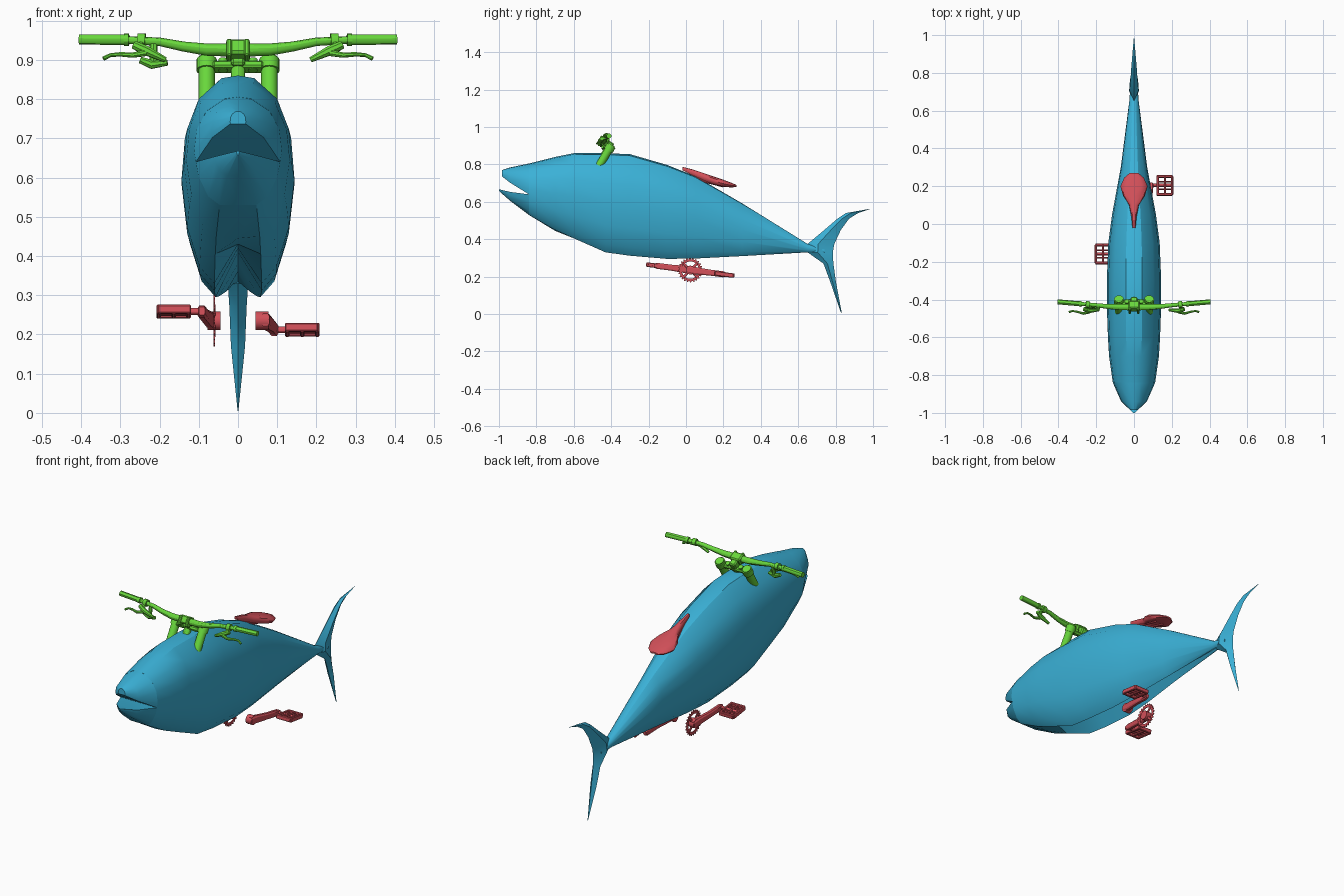
import bpy, bmesh
from math import sin, cos, pi, radians, atan2
from mathutils import Matrix, Vector

if "Cube" in bpy.data.objects:
    bpy.data.objects.remove(bpy.data.objects["Cube"])


def material(name, rgb):
    m = bpy.data.materials.new(name)
    m.use_nodes = True
    m.diffuse_color = (*rgb, 1)
    m.node_tree.nodes["Principled BSDF"].inputs["Base Color"].default_value = (*rgb, 1)
    return m


BLUE = material("sea_blue", (0.043, 0.44, 0.68))
GREEN = material("leaf_green", (0.14, 0.68, 0.045))
RED = material("coral_red", (0.64, 0.08, 0.1))


def finish(name, bm, mat, angle=30):
    bmesh.ops.recalc_face_normals(bm, faces=bm.faces)
    mesh = bpy.data.meshes.new(name)
    bm.to_mesh(mesh)
    bm.free()
    mesh.materials.append(mat)
    ob = bpy.data.objects.new(name, mesh)
    bpy.context.collection.objects.link(ob)
    bpy.ops.object.select_all(action="DESELECT")
    ob.select_set(True)
    bpy.context.view_layer.objects.active = ob
    bpy.ops.object.shade_smooth_by_angle(angle=radians(angle))
    return ob


def loft(bm, rings, closed=False):
    rows = [[bm.verts.new(p) for p in r] for r in rings]
    n = len(rows[0])
    pairs = list(zip(rows, rows[1:]))
    if closed:
        pairs.append((rows[-1], rows[0]))
    else:
        bm.faces.new(rows[0])
        bm.faces.new(rows[-1])
    for a, b in pairs:
        for i in range(n):
            j = (i + 1) % n
            bm.faces.new((a[i], a[j], b[j], b[i]))


def tube(bm, path, radii, n=12):
    path = [Vector(p) for p in path]
    if not isinstance(radii, (list, tuple)):
        radii = [radii] * len(path)
    rings = []
    for i, (p, r) in enumerate(zip(path, radii)):
        d = path[min(i + 1, len(path) - 1)] - path[max(i - 1, 0)]
        side = d.cross(Vector((0, 1, 0.3))).normalized()
        up = side.cross(d).normalized()
        rings.append([p + r * (side * cos(2 * pi * k / n) + up * sin(2 * pi * k / n)) for k in range(n)])
    loft(bm, rings)


def box(bm, loc, size, tilt=0.0, bevel=0.003):
    mat = Matrix.Translation(loc) @ Matrix.Rotation(tilt, 4, "X") @ Matrix.Diagonal((*size, 1))
    verts = bmesh.ops.create_cube(bm, size=1, matrix=mat)["verts"]
    edges = list({e for v in verts for e in v.link_edges})
    bmesh.ops.bevel(bm, geom=edges, offset=bevel, segments=1, affect="EDGES")


def section(y, w, zb, zt, half):
    """Mirrored cross-section; half runs from the top centre to the bottom centre."""
    pts = [(x * w, zb + t * (zt - zb)) for x, t in half]
    pts += [(-x, z) for x, z in reversed(pts[1:-1])]
    return [(x, y, z) for x, z in pts]


# Fish body, with a groove along the belly
bm = bmesh.new()
flank = [(0, 1), (.3, .985), (.72, .87), (.94, .7), (1, .5), (.9, .27), (.68, .08), (.42, 0)]
stations = [(-.84, .112, .53, .805, .53), (-.7, .132, .45, .84, .445), (-.6, .138, .405, .86, .43),
            (-.43, .144, .33, .86, .42), (-.3, .144, .312, .855, .41), (-.1, .136, .295, .797, .395),
            (.05, .116, .297, .737, .38), (.3, .07, .31, .592, .36), (.65, .025, .33, .375, .335),
            (.74, .018, .325, .35, .33)]
loft(bm, [section(y, w, zb, zt, flank + [(0, (zg - zb) / (zt - zb))]) for y, w, zb, zt, zg in stations])
finish("fish_body", bm, BLUE)

# Open mouth: two jaws meeting at the corners
bm = bmesh.new()
arch = [(0, 1), (.3, .97), (.72, .78), (.94, .5), (1, .17), (.96, 0), (0, 0)]
loft(bm, [section(*s, arch) for s in ((-.84, .112, .64, .805), (-.94, .068, .702, .784), (-.985, .02, .737, .769))])
finish("upper_jaw", bm, BLUE)

bm = bmesh.new()
scoop = [(0, 1), (.96, 1), (.9, .67), (.68, .2), (.42, 0), (0, 0)]
loft(bm, [section(*s, scoop) for s in ((-.84, .112, .53, .64), (-.94, .064, .605, .653), (-1, .004, .658, .667))])
finish("lower_jaw", bm, BLUE)

# Forked tail: lens-shaped sections stacked in height
bm = bmesh.new()
rings = []
for z, lead, trail, w in ((.563, .985, .99, .001), (.54, .855, .92, .01), (.51, .81, .872, .014),
                          (.45, .74, .828, .018), (.375, .65, .793, .024), (.33, .65, .785, .026),
                          (.27, .735, .788, .022), (.17, .772, .802, .018), (.005, .829, .833, .001)):
    mid = lead + .4 * (trail - lead)
    rings.append([(0, lead, z), (w, mid, z), (0, trail, z), (-w, mid, z)])
loft(bm, rings)
finish("tail_fin", bm, BLUE)

# Handlebar with thicker grips
bm = bmesh.new()
half = [(.29, -.422, .951), (.2, -.43, .946), (.14, -.437, .934), (.08, -.44, .926)]
bar = [(-x, y, z) for x, y, z in half] + [(0, -.44, .925)] + half[::-1]
tube(bm, bar, [.01, .011, .013, .016, .018, .016, .013, .011, .01])
for s in (-1, 1):
    tube(bm, [(s * .28, -.423, .951), (s * .405, -.412, .952)], .0135)
    tube(bm, [(s * .278, -.423, .951), (s * .29, -.422, .951)], .016)
finish("handlebar", bm, GREEN)

# Stem and clamp
bm = bmesh.new()
tilt = -atan2(.07, .12)
box(bm, (0, -.435, .925), (.06, .045, .042), tilt, .006)
box(bm, (0, -.415, .9), (.036, .045, .05), tilt, .006)
tube(bm, [(0, -.4, .915), (0, -.445, .84)], .018)
for s in (-1, 1):
    box(bm, (s * .022, -.45, .925), (.014, .036, .05), tilt, .004)
finish("stem", bm, GREEN)

# Fork crown and legs
bm = bmesh.new()
box(bm, (0, -.418, .882), (.13, .036, .02), tilt, .005)
for s in (-1, 1):
    tube(bm, [(s * .08, -.4, .9), (s * .08, -.416, .873)], .026, 16)
    tube(bm, [(s * .08, -.397, .905), (s * .08, -.472, .78)], .021, 16)
    tube(bm, [(s * .038, -.408, .9), (s * .038, -.425, .872)], .012)
finish("fork", bm, GREEN)

# Brake levers with clamps and fluid reservoirs
for s, side in ((-1, "right"), (1, "left")):
    bm = bmesh.new()
    tube(bm, [(s * .236, -.427, .949), (s * .256, -.425, .95)], .018)
    tube(bm, [(s * .265, -.45, .938), (s * .235, -.46, .924), (s * .185, -.455, .9)], [.011, .013, .007], 8)
    tube(bm, [(s * .246, -.427, .945), (s * .25, -.455, .93)], .009, 8)
    tube(bm, [(s * .235, -.465, .918), (s * .268, -.474, .912), (s * .3, -.465, .914),
              (s * .325, -.46, .912), (s * .343, -.466, .903)], [.009, .007, .006, .005, .006], 8)
    finish(side + "_brake_lever", bm, GREEN)

# Thumb shifter beside one lever
bm = bmesh.new()
tube(bm, [(-.25, -.44, .9), (-.22, -.44, .888), (-.18, -.445, .893)], [.009, .012, .008], 8)
tube(bm, [(-.215, -.43, .94), (-.215, -.44, .89)], .01, 8)
finish("thumb_shifter", bm, GREEN)

# Saddle
bm = bmesh.new()
pad = [(0, 1), (.55, .97), (.9, .75), (1, .45), (.85, .1), (.6, 0), (0, .4)]
loft(bm, [section(*s, pad) for s in ((-.02, .008, .77, .787), (.04, .014, .738, .772), (.1, .026, .708, .752),
                                     (.15, .058, .692, .735), (.2, .072, .68, .718), (.245, .052, .677, .701),
                                     (.27, .022, .68, .69))])
for s in (-1, 1):
    tube(bm, [(s * .005, .03, .742), (s * .02, .1, .708), (s * .022, .2, .682)], .005, 8)
finish("saddle", bm, RED, 40)

# Toothed chainring with spider arms
HUB = Vector((0, .023, .235))


def wheel(x, radius):
    return [(x, HUB.y + radius(i) * cos(2 * pi * i / 96), HUB.z + radius(i) * sin(2 * pi * i / 96)) for i in range(96)]


bm = bmesh.new()


def teeth(i):
    return .066 if i % 4 < 2 else .058


def rim(i):
    return .046


loft(bm, [wheel(-.058, teeth), wheel(-.062, teeth), wheel(-.062, rim), wheel(-.058, rim)], closed=True)
for k in range(4):
    a = pi / 4 + k * pi / 2
    box(bm, (-.06, HUB.y + .03 * cos(a), HUB.z + .03 * sin(a)), (.006, .046, .013), a, .001)
finish("chainring", bm, RED)

# Cranks and platform pedals on both sides
slope = -.127
for s, side in ((-1, "right"), (1, "left")):
    def at(x, along, up=0.0):
        return (s * x, HUB.y + s * along * cos(slope) - up * sin(slope),
                HUB.z + s * along * sin(slope) + up * cos(slope))

    bm = bmesh.new()
    tube(bm, [at(.045, 0), at(.078, 0)], .024, 16)
    rings = []
    for along, x, hx, hz in ((-.02, .07, .01, .016), (.02, .072, .012, .02), (.1, .084, .011, .016),
                             (.18, .092, .011, .016), (.196, .092, .008, .01)):
        rings.append([at(x + hx * a, along, hz * b) for a, b in
                      ((1, .6), (.6, 1), (-.6, 1), (-1, .6), (-1, -.6), (-.6, -1), (.6, -1), (1, -.6))])
    loft(bm, rings)
    finish(side + "_crank", bm, RED)

    bm = bmesh.new()
    tube(bm, [at(.09, .183), at(.2, .183)], .009)
    for off in (-.048, .048):
        box(bm, at(.162, .183 + off), (.085, .014, .022), slope)
    for off in (-.02, .02):
        box(bm, at(.162, .183 + off), (.085, .007, .016), slope, .002)
    for x in (.126, .164, .202):
        box(bm, at(x, .183), (.012, .1, .024), slope)
    finish(side + "_pedal", bm, RED)
